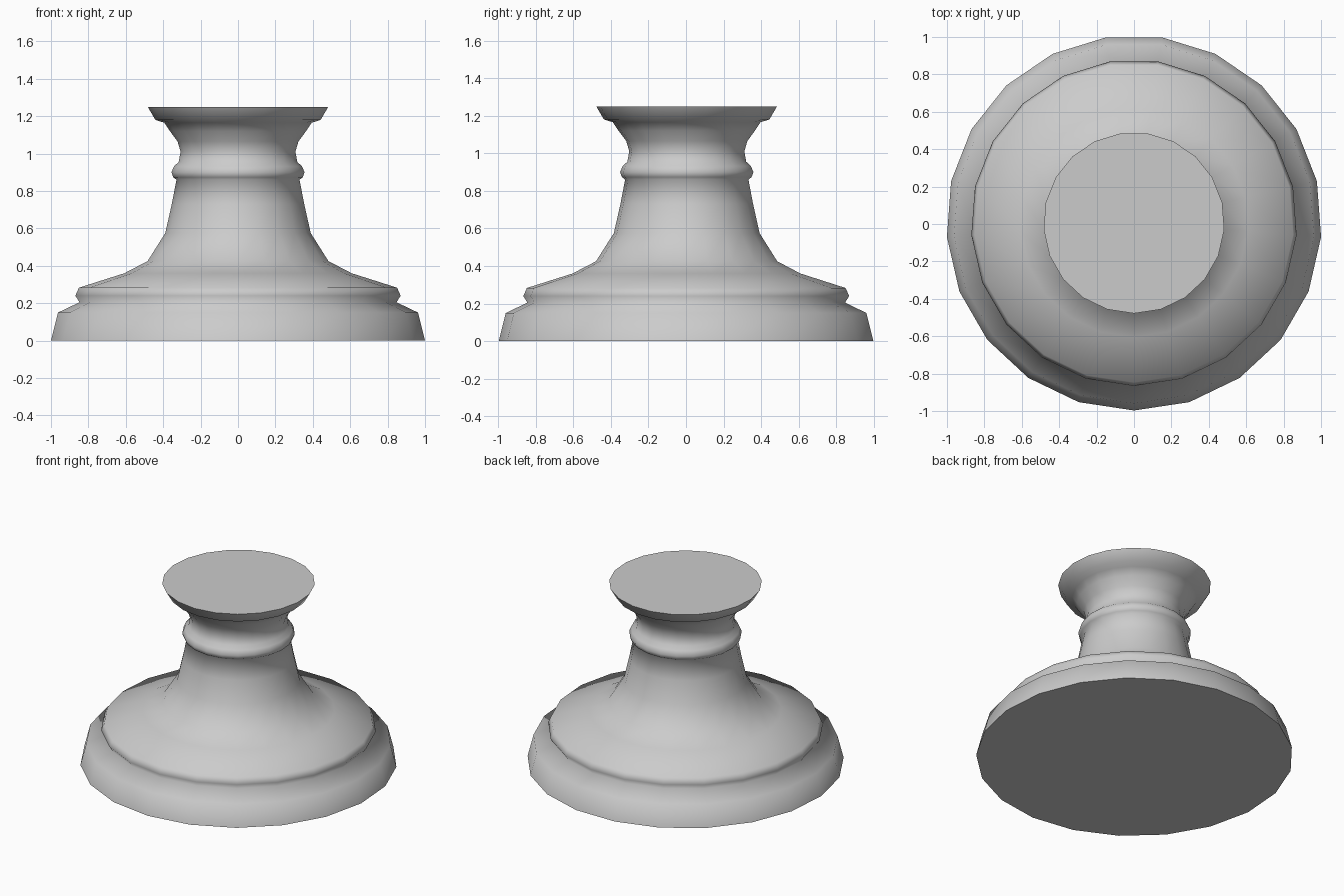
import bpy
import bmesh
import math

SIDES = 21

cube = bpy.data.objects.get("Cube")
if cube:
    bpy.data.objects.remove(cube, do_unlink=True)

# Plain stone colour
stone = bpy.data.materials.new("grey stone")
stone.use_nodes = True
colour = (0.6, 0.6, 0.6, 1)
stone.diffuse_color = colour
stone.node_tree.nodes["Principled BSDF"].inputs["Base Color"].default_value = colour

# Turned outline as (radius, height), from the floor up
plinth = [(1.003, 0), (0.965, 0.15), (0.85, 0.205)]
lower_bead = [(0.872, 0.24), (0.853, 0.283)]
flared_stem = [(0.61, 0.36), (0.485, 0.425), (0.39, 0.575), (0.355, 0.73), (0.33, 0.86)]
neck_bead = [(0.347, 0.873), (0.357, 0.9), (0.343, 0.932)]
neck = [(0.318, 0.955), (0.308, 1.01), (0.324, 1.065), (0.365, 1.12), (0.395, 1.165)]
top_flare = [(0.443, 1.18), (0.484, 1.25)]
profile = plinth + lower_bead + flared_stem + neck_bead + neck + top_flare

# Sweep the outline round the vertical axis, one corner facing the front
bm = bmesh.new()
rings = []
for radius, height in profile:
    ring = []
    for i in range(SIDES):
        a = -math.pi / 2 + math.tau * i / SIDES
        ring.append(bm.verts.new((radius * math.cos(a), radius * math.sin(a) + 0.006, height)))
    rings.append(ring)
for low, high in zip(rings, rings[1:]):
    for i in range(SIDES):
        j = (i + 1) % SIDES
        bm.faces.new((low[i], low[j], high[j], high[i])).smooth = True

# Flat top and underside with sharp rims
for cap in (rings[-1], rings[0][::-1]):
    face = bm.faces.new(cap)
    for edge in face.edges:
        edge.smooth = False

mesh = bpy.data.meshes.new("pedestal")
bm.to_mesh(mesh)
bm.free()
mesh.materials.append(stone)
pedestal = bpy.data.objects.new("pedestal", mesh)
bpy.context.collection.objects.link(pedestal)
